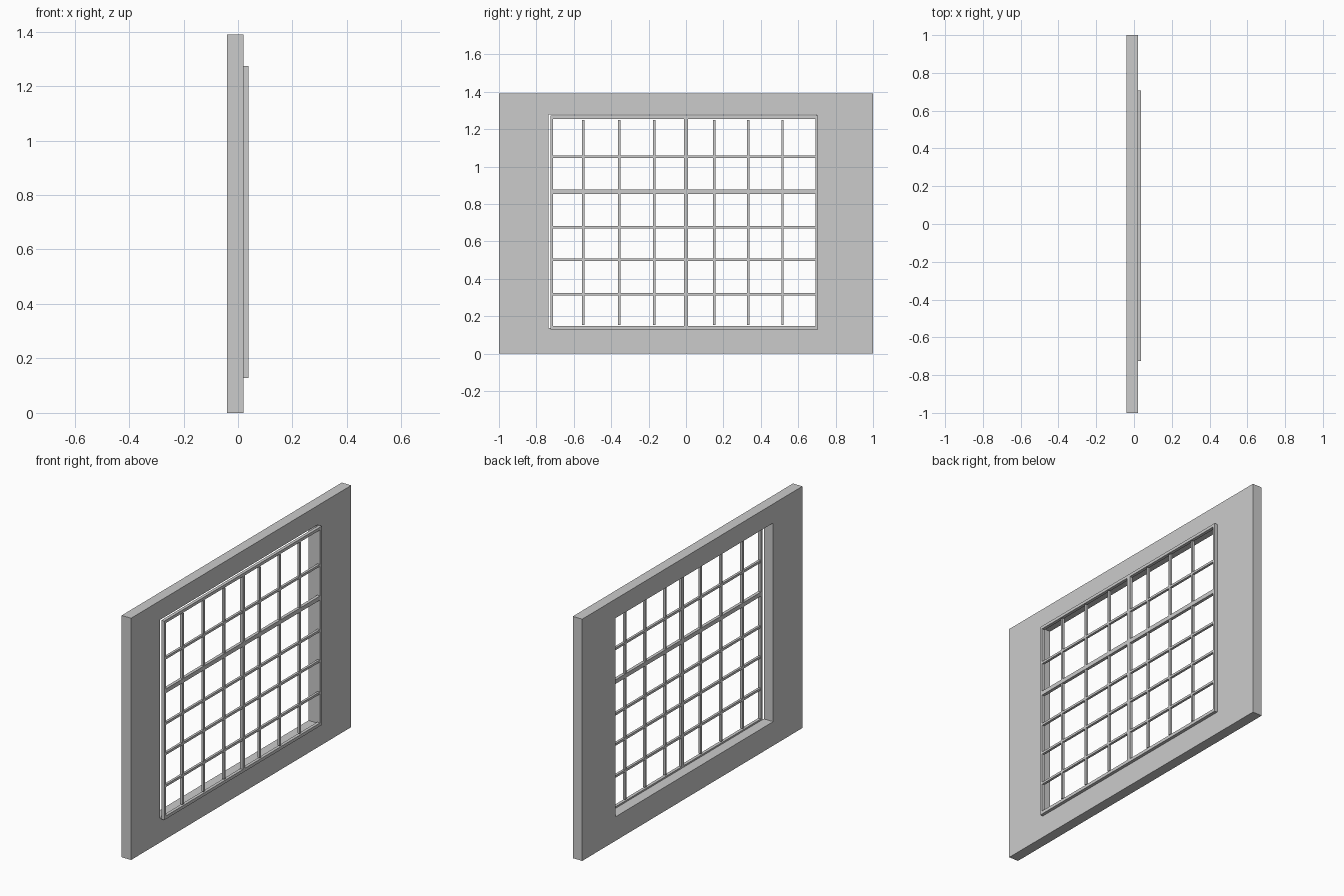
import bpy

if "Cube" in bpy.data.objects:
    bpy.data.objects.remove(bpy.data.objects["Cube"])


def make_object(name, verts, faces):
    mesh = bpy.data.meshes.new(name)
    mesh.from_pydata(verts, [], faces)
    mesh.update()
    obj = bpy.data.objects.new(name, mesh)
    bpy.context.collection.objects.link(obj)
    return obj


def ring(name, x0, x1, outer, inner):
    """Rectangular slab with a rectangular hole; rects are (y0, y1, z0, z1)."""
    def loop(x, r):
        y0, y1, z0, z1 = r
        return [(x, y0, z0), (x, y1, z0), (x, y1, z1), (x, y0, z1)]
    verts = loop(x1, outer) + loop(x1, inner) + loop(x0, outer) + loop(x0, inner)
    faces = []
    for i in range(4):
        j = (i + 1) % 4
        faces += [(i, j, 4 + j, 4 + i),             # +x face
                  (8 + j, 8 + i, 12 + i, 12 + j),   # -x face
                  (8 + i, 8 + j, j, i),             # outer edge
                  (4 + i, 4 + j, 12 + j, 12 + i)]   # reveal
    return make_object(name, verts, faces)


def bar(name, x, y, z):
    """Box from (low, high) ranges."""
    verts = [(a, b, c) for a in x for b in y for c in z]
    faces = [(0, 1, 3, 2), (4, 6, 7, 5), (0, 4, 5, 1),
             (2, 3, 7, 6), (0, 2, 6, 4), (1, 5, 7, 3)]
    return make_object(name, verts, faces)


# Wall panel with window opening
ring("wall", -0.04, 0.02, (-1, 1, 0, 1.39), (-0.735, 0.697, 0.138, 1.28))

# Thin window frame on the +x side
Y0, Y1, Z0, Z1 = -0.71, 0.692, 0.147, 1.256
ring("window_frame", 0.02, 0.038, (-0.724, 0.707, 0.129, 1.273), (Y0, Y1, Z0, Z1))

# Thick mullion and transom
THICK = (0.02, 0.038)
MID = 0.865
bar("mullion_lower", THICK, (-0.011, 0.011), (Z0, MID - 0.012))
bar("mullion_upper", THICK, (-0.011, 0.011), (MID + 0.012, Z1))
bar("transom", THICK, (Y0, Y1), (MID - 0.012, MID + 0.012))

# Thin glazing bars
THIN = (0.022, 0.036)
H = 0.0065
for i, y in enumerate((-0.55, -0.358, -0.17, 0.15, 0.333, 0.516)):
    bar(f"upright_bar_lower_{i}", THIN, (y - H, y + H), (Z0 + 0.006, MID - 0.012))
    bar(f"upright_bar_upper_{i}", THIN, (y - H, y + H), (MID + 0.012, Z1 - 0.006))
for i, z in enumerate((0.318, 0.502, 0.676, 1.052)):
    bar(f"cross_bar_left_{i}", THIN, (Y0, -0.011), (z - H, z + H))
    bar(f"cross_bar_right_{i}", THIN, (0.011, Y1), (z - H, z + H))
